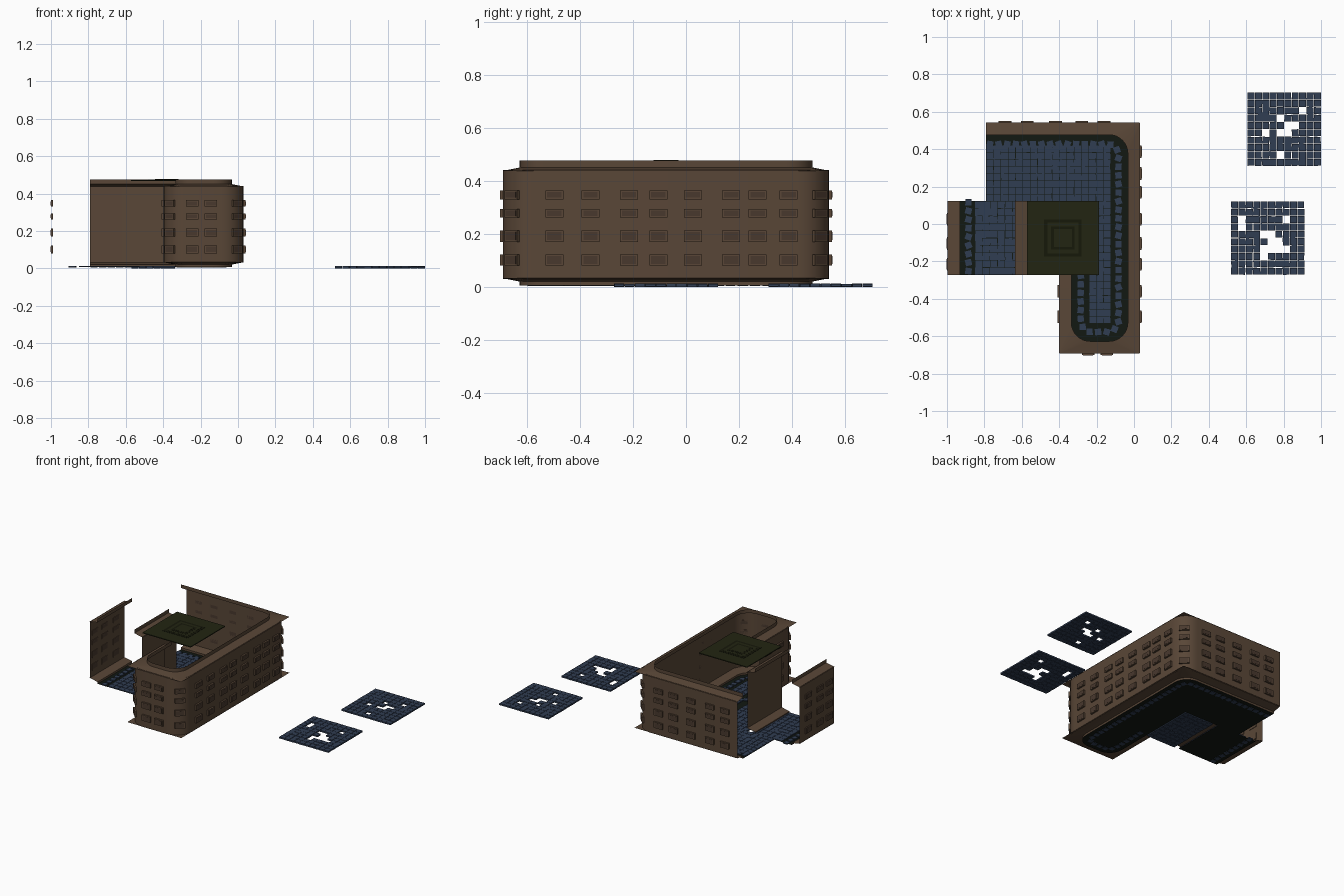
import bpy, bmesh, math, random
from mathutils import Matrix, Vector

if "Cube" in bpy.data.objects:
    bpy.data.objects.remove(bpy.data.objects["Cube"])

random.seed(4)


def material(name, c):
    m = bpy.data.materials.new(name)
    m.diffuse_color = (*c, 1)
    m.use_nodes = True
    m.node_tree.nodes["Principled BSDF"].inputs["Base Color"].default_value = m.diffuse_color
    return m


BROWN = material("wall_brown", (0.10, 0.062, 0.038))
PANE = material("window_brown", (0.065, 0.04, 0.027))
DARK = material("floor_dark", (0.006, 0.009, 0.006))
BLUE = material("tile_blue", (0.03, 0.047, 0.085))
OLIVE = material("roof_olive", (0.016, 0.018, 0.006))
OLIVE_D = material("roof_dark", (0.008, 0.009, 0.003))


def finish(bm, name, *mats, smooth=False):
    me = bpy.data.meshes.new(name)
    bm.to_mesh(me)
    bm.free()
    ob = bpy.data.objects.new(name, me)
    bpy.context.collection.objects.link(ob)
    for m in mats:
        me.materials.append(m)
    if smooth:
        for p in me.polygons:
            p.use_smooth = True
        me.set_sharp_from_angle(angle=math.radians(35))
    return ob


def box(bm, centre, size, angle=0.0, mat=0):
    M = Matrix.Translation(centre) @ Matrix.Rotation(angle, 4, 'Z') @ Matrix.Diagonal((*size, 1))
    vs = bmesh.ops.create_cube(bm, size=1, matrix=M)["verts"]
    for f in {f for v in vs for f in v.link_faces}:
        f.material_index = mat


def inset_path(path, d, r, n=8):
    """Open right-angled path, moved inwards (right-hand side) by d, corners rounded by r."""
    pts = [Vector(p) for p in path]
    dirs = [(b - a).normalized() for a, b in zip(pts, pts[1:])]
    nrm = [Vector((t.y, -t.x)) for t in dirs]
    out = [pts[0] + nrm[0] * d]
    for i in range(1, len(pts) - 1):
        c = pts[i] + (nrm[i - 1] + nrm[i]) * (d + r)
        for k in range(n + 1):
            a = math.pi / 2 * k / n
            out.append(c - nrm[i - 1] * r * math.cos(a) - nrm[i] * r * math.sin(a))
    out.append(pts[-1] + nrm[-1] * d)
    return out


def sweep(path, rings, name):
    """Skin a list of (inset, radius, z) rings along the path."""
    bm = bmesh.new()
    rows = [[bm.verts.new((p.x, p.y, z)) for p in inset_path(path, d, r)] for d, r, z in rings]
    for a, b in zip(rows, rows[1:]):
        for i in range(len(a) - 1):
            bm.faces.new((a[i], a[i + 1], b[i + 1], b[i]))
    return finish(bm, name, BROWN, smooth=True)


def wall_run(path, name):
    sweep(path, [(0.003, 0.12, 0.03), (0.003, 0.12, 0.44)], name + "_wall")
    sweep(path, [(0, 0.004, 0.437), (0.065, 0.10, 0.45), (0.065, 0.10, 0.476)], name + "_cornice")
    sweep(path, [(0, 0.004, 0.033), (0.065, 0.10, 0.02), (0.065, 0.10, 0.006)], name + "_plinth")


ROWS = [(0.08, 0.122), (0.17, 0.212), (0.262, 0.294), (0.33, 0.364)]


def windows(places, name):
    """A column of four windows at each (x, y, outward angle)."""
    bm = bmesh.new()
    for x, y, a in places:
        o = Vector((math.cos(a), math.sin(a), 0))
        for z0, z1 in ROWS:
            c = Vector((x, y, (z0 + z1) / 2))
            box(bm, c + o * 0.003, (0.012, 0.068, z1 - z0), a)
            box(bm, c + o * 0.0035, (0.013, 0.054, z1 - z0 - 0.012), a, 1)
    finish(bm, name, BROWN, PANE)


# Main building wall: back, right, front and left return
X0, X1, XB = -0.40, 0.032, -0.79
Y0, Y1 = -0.692, 0.542
YA, YB = -0.272, 0.122
main = [(XB, Y1), (X1, Y1), (X1, Y0), (X0, Y0), (X0, YA)]
wall_run(main, "main")
H = math.pi / 2
k = 0.12 * (1 - math.sqrt(0.5)) + 0.003
places = [(X1, y, 0) for y in (-0.496, -0.36, -0.215, -0.104, 0.026, 0.17, 0.27, 0.387)]
places += [(x, Y1, H) for x in (-0.69, -0.57, -0.42, -0.28, -0.16)]
places += [(x, Y0, -H) for x in (-0.245, -0.145)]
places += [(X0, y, 2 * H) for y in (-0.496, -0.36)]
places += [(X1 - k, Y1 - k, H / 2), (X1 - k, Y0 + k, -H / 2), (X0 + k, Y0 + k, -1.5 * H)]
windows(places, "main_windows")

# Separate left wall with windows, and plain wall beside the roof
wall_run([(-0.996, YA), (-0.996, YB)], "left")
windows([(-0.992, y, 2 * H) for y in (-0.215, -0.104, 0.026)], "left_windows")
wall_run([(-0.572, YB), (-0.572, YA)], "plain")


# Dark floor sheets
def sheet(pts, name):
    bm = bmesh.new()
    bm.faces.new([bm.verts.new((x, y, 0.006)) for x, y in pts])
    finish(bm, name, DARK)


inner = [(p.x, p.y) for p in inset_path(main, 0.065, 0.10)]
sheet(inner + [(-0.335, YB), (XB, YB)], "main_floor")
sheet([(-0.931, YA), (-0.61, YA), (-0.61, YB), (-0.931, YB)], "left_floor")


# Stone tiles
def tiles(x0, x1, y0, y1, name, holes=(), z=(0.0, 0.012)):
    bm = bmesh.new()
    nx, ny = max(1, round((x1 - x0) / 0.0394)), max(1, round((y1 - y0) / 0.0394))
    px, py = (x1 - x0) / nx, (y1 - y0) / ny
    for i in range(nx):
        for j in range(ny):
            if (i, j) in holes:
                continue
            s = random.uniform(0.90, 0.98)
            box(bm, (x0 + (i + .5) * px, y1 - (j + .5) * py, (z[0] + z[1]) / 2),
                (px * s, py * random.uniform(0.90, 0.98), z[1] - z[0] - random.uniform(0, 0.002)),
                random.uniform(-0.03, 0.03))
    finish(bm, name, BLUE)


def loose_tiles(pts, name, step=0.046):
    """Tilted single tiles spaced along a polyline."""
    bm = bmesh.new()
    left = 0.02
    for a, b in zip(pts, pts[1:]):
        L = (b - a).length
        while left < L:
            p = a.lerp(b, left / L)
            box(bm, (p.x, p.y, 0.008), (0.034, 0.034, 0.008), random.uniform(-0.4, 0.4))
            left += step
        left -= L
    finish(bm, name, BLUE)


UP = (0.006, 0.013)
tiles(XB, -0.125, YB, 0.42, "back_tiles", z=UP)
tiles(-0.28, -0.125, YA, YB, "middle_tiles", z=UP)
tiles(-0.24, -0.125, -0.53, YA, "front_tiles", z=UP)
tiles(-0.85, -0.61, YA, YB, "left_tiles", z=UP)
tiles(-0.57, -0.335, YA, YB, "passage_tiles")
loose_tiles(inset_path(main, 0.115, 0.06), "loose_edge_tiles")
loose_tiles([Vector((-0.885, YA)), Vector((-0.885, YB))], "left_loose_tiles")

# Two detached broken floor squares
tiles(0.606, 1.0, 0.31, 0.704, "broken_floor_back",
      {(4, 3), (7, 2), (5, 4), (6, 4), (4, 5), (5, 5), (4, 8), (2, 5)})
tiles(0.518, 0.912, YA, YB, "broken_floor_front",
      {(1, 2), (1, 3), (7, 2), (4, 4), (5, 4), (5, 5), (6, 5), (4, 6), (5, 6), (6, 6), (4, 7), (7, 6)})

# Roof square with stepped square rings
bm = bmesh.new()
cx, cy = -0.38, (YA + YB) / 2
box(bm, (cx, cy, 0.470), (0.385, 0.394, 0.006))
for s, z, m in ((0.20, 0.4735, 1), (0.165, 0.4745, 0), (0.125, 0.4755, 1), (0.095, 0.4765, 0)):
    box(bm, (cx, cy, z), (s, s, 0.002), 0, m)
finish(bm, "roof", OLIVE, OLIVE_D)
